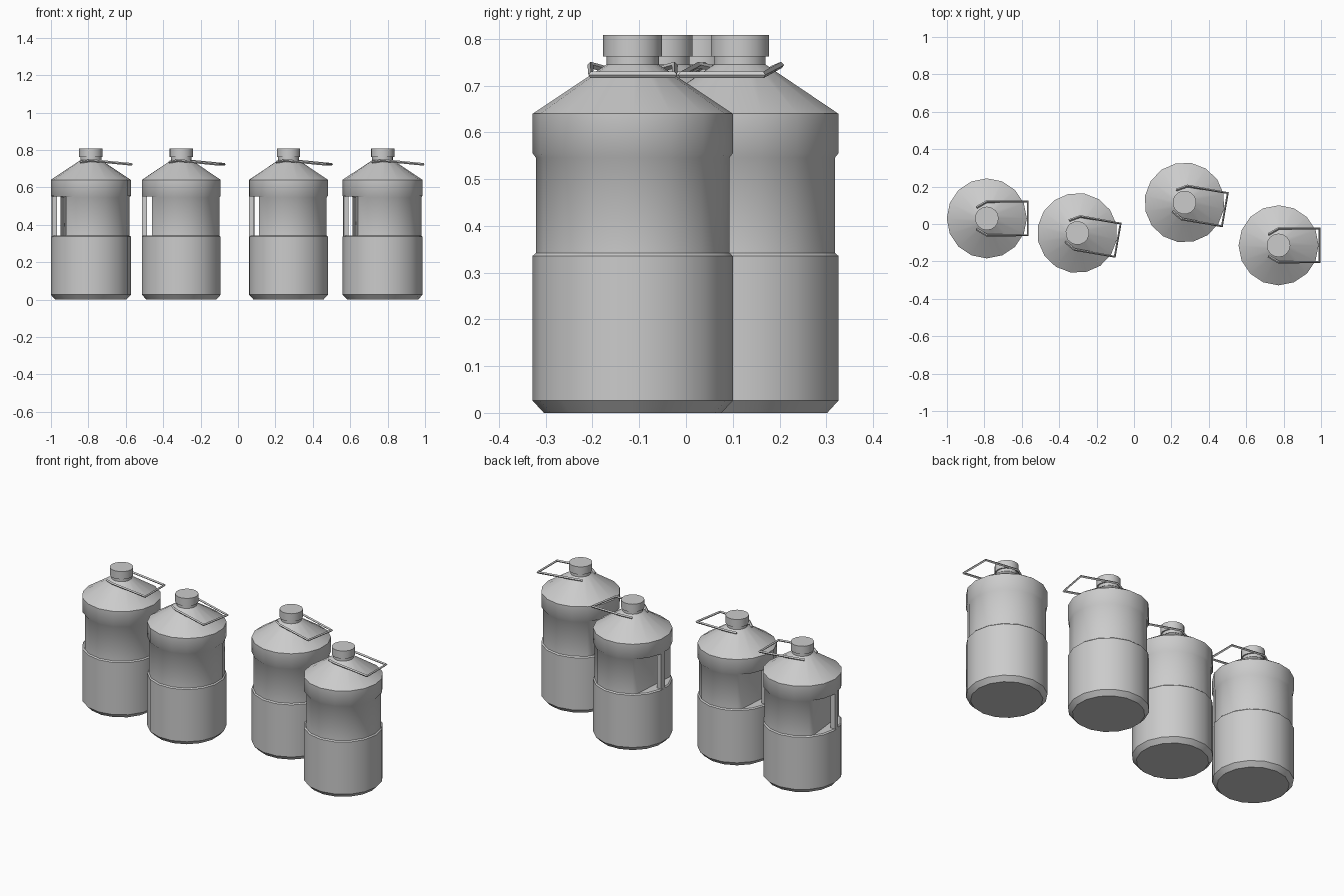
import bpy, bmesh, math
from mathutils import Matrix

cube = bpy.data.objects.get("Cube")
if cube:
    bpy.data.objects.remove(cube, do_unlink=True)

grey = bpy.data.materials.new("plain_grey")
grey.use_nodes = True
COLOUR = (0.6, 0.6, 0.6, 1)
grey.diffuse_color = COLOUR
grey.node_tree.nodes["Principled BSDF"].inputs["Base Color"].default_value = COLOUR

SIDES = 16
GRIP_TURN = Matrix.Rotation(math.radians(6), 4, "Z")


def add_object(name, bm):
    mesh = bpy.data.meshes.new(name)
    bmesh.ops.recalc_face_normals(bm, faces=bm.faces)
    bm.to_mesh(mesh)
    bm.free()
    mesh.materials.append(grey)
    obj = bpy.data.objects.new(name, mesh)
    bpy.context.collection.objects.link(obj)
    return obj


def activate(obj):
    bpy.ops.object.select_all(action="DESELECT")
    obj.select_set(True)
    bpy.context.view_layer.objects.active = obj


def lathe(name, profile):
    """Closed solid of revolution from (radius, height) points."""
    bm = bmesh.new()
    rings = []
    for r, z in profile:
        angles = [2 * math.pi * i / SIDES for i in range(SIDES)]
        rings.append([bm.verts.new((r * math.cos(a), r * math.sin(a), z)) for a in angles])
    for low, high in zip(rings, rings[1:]):
        for i in range(SIDES):
            j = (i + 1) % SIDES
            bm.faces.new((low[i], low[j], high[j], high[i]))
    bm.faces.new(rings[0][::-1])
    bm.faces.new(rings[-1])
    return add_object(name, bm)


def box(name, x0, x1, half_width, z0, z1):
    bm = bmesh.new()
    bmesh.ops.create_cube(bm, size=1)
    size = Matrix.Diagonal((x1 - x0, 2 * half_width, z1 - z0, 1))
    move = Matrix.Translation(((x0 + x1) / 2, 0, (z0 + z1) / 2))
    bm.transform(GRIP_TURN @ move @ size)
    return add_object(name, bm)


# Bottle body with chamfered base, waisted middle, cone shoulder and neck
body = lathe("bottle_body", [
    (0.19, 0), (0.214, 0.026), (0.214, 0.336), (0.207, 0.342), (0.207, 0.546),
    (0.214, 0.555), (0.214, 0.64), (0.056, 0.745), (0.056, 0.77)])

# Grip recess cut into the side
cutter = box("grip_cutter", -0.3, -0.148, 0.25, 0.342, 0.55)
cutter.hide_render = True
cut = body.modifiers.new("grip_recess", "BOOLEAN")
cut.operation = "DIFFERENCE"
cut.solver = "EXACT"
cut.object = cutter
activate(body)
bpy.ops.object.modifier_apply(modifier=cut.name)
bpy.data.objects.remove(cutter, do_unlink=True)
bpy.ops.object.shade_smooth_by_angle(angle=math.radians(40))

# Vertical grip bar across the recess
grip = box("grip_bar", -0.21, -0.184, 0.018, 0.335, 0.556)

# Screw cap
cap = lathe("cap", [(0.063, 0.762), (0.063, 0.808)])
activate(cap)
bpy.ops.object.shade_smooth_by_angle(angle=math.radians(40))

# Wire carrying loop hooked on the neck
half = [(-0.055, 0.058, 0.735), (0, 0.09, 0.744), (0.219, 0.09, 0.723)]
path = half + [(x, -y, z) for x, y, z in reversed(half)]
curve = bpy.data.curves.new("carry_loop", "CURVE")
curve.dimensions = "3D"
curve.bevel_depth = 0.007
curve.bevel_resolution = 0
curve.use_fill_caps = True
spline = curve.splines.new("POLY")
spline.points.add(len(path) - 1)
for point, co in zip(spline.points, path):
    point.co = (*co, 1)
curve.materials.append(grey)
loop = bpy.data.objects.new("carry_loop", curve)
bpy.context.collection.objects.link(loop)
activate(loop)
bpy.ops.object.convert(target="MESH")
loop = bpy.context.view_layer.objects.active
loop.data.shade_flat()

# Four bottles in a loose row: x, y, turn in degrees
places = [(-0.787, 0.03, 0), (-0.303, -0.048, -10), (0.27, 0.115, -10), (0.773, -0.114, 0)]
parts = [body, grip, cap, loop]
for number, (x, y, turn) in enumerate(places):
    for part in parts:
        obj = part
        if number:
            obj = part.copy()
            bpy.context.collection.objects.link(obj)
        obj.location = (x, y, 0)
        obj.rotation_euler.z = math.radians(turn)
